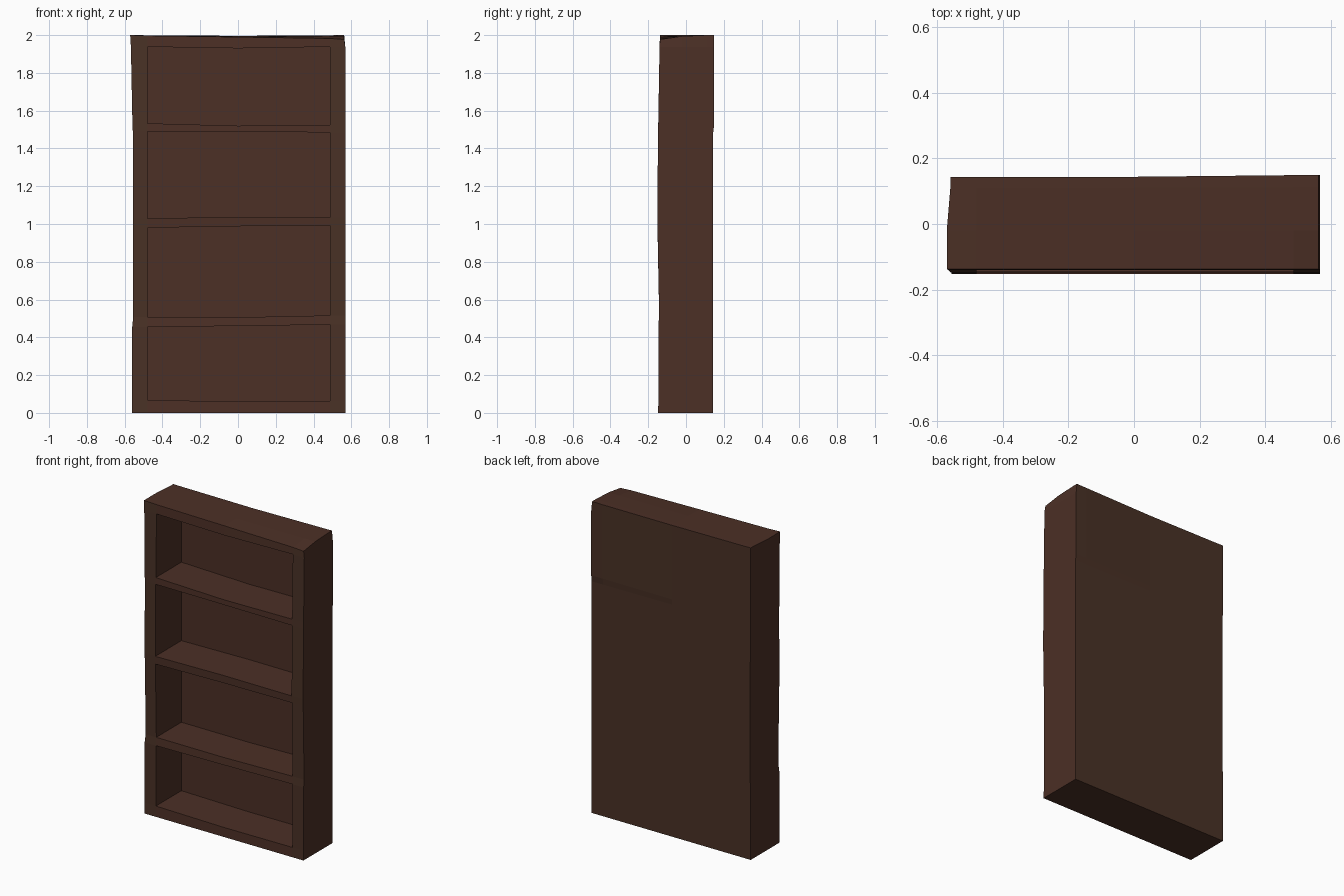
import bpy

if "Cube" in bpy.data.objects:
    bpy.data.objects.remove(bpy.data.objects["Cube"])


def material(name, rgb):
    m = bpy.data.materials.new(name)
    m.diffuse_color = (*rgb, 1.0)
    m.use_nodes = True
    m.node_tree.nodes["Principled BSDF"].inputs["Base Color"].default_value = m.diffuse_color
    return m


red_brown = material("red brown wood", (0.072, 0.029, 0.019))
dark_brown = material("dark brown wood", (0.067, 0.031, 0.019))

# Hand-hewn lattice: 5 columns x 10 rows x 4 depth layers
# Shelf edge heights at the left, middle and right of the opening
shelf_z = [(0, 0, 0),
           (0.068, 0.060, 0.062), (0.455, 0.460, 0.467),
           (0.507, 0.506, 0.516), (0.980, 0.988, 0.991),
           (1.030, 1.037, 1.035), (1.490, 1.488, 1.485),
           (1.533, 1.520, 1.525), (1.938, 1.930, 1.938)]
# Top edge heights, front to back
top_front = (2.0, 1.997, 1.990, 1.982, 1.977)
top_mid = (2.0, 1.998, 1.993, 1.994, 1.994)
top_back = (2.0, 1.999, 1.996, 1.999, 2.0)
top_z = (top_front, top_mid, top_back, top_back)
# Uneven outline by row
left_x = (-0.56, -0.56, -0.56, -0.555, -0.555, -0.556, -0.557, -0.559, -0.567, -0.571)
front_y = (-0.148, -0.146, -0.146, -0.142, -0.151, -0.152, -0.148, -0.147, -0.14, -0.138)


def point(i, j, k):
    # Across
    if i == 0:
        x = left_x[j] if k < 2 else max(left_x[j], -0.56)
    elif i == 4:
        x = 0.568 if j < 9 else 0.562
    else:
        x = (-0.48, 0.0, 0.487)[i - 1]
    # Depth
    back = 0.149 if (j >= 7 and i > 2) else 0.144
    y = (front_y[j], -0.02, 0.112, back)[k]
    # Height
    z = top_z[k][i] if j == 9 else shelf_z[j][(0, 0, 1, 2, 2)[i]]
    return x, y, z


def hollow(i, j, k):
    return i in (1, 2) and j % 2 == 1 and j < 8 and k < 2


def solid(i, j, k):
    inside = 0 <= i < 4 and 0 <= j < 9 and 0 <= k < 3
    return inside and not hollow(i, j, k)


verts, index, faces, mats = [], {}, [], []


def vid(key):
    if key not in index:
        index[key] = len(verts)
        verts.append(point(*key))
    return index[key]


# Cell sides: direction and its four corners, wound outwards
sides = {
    (-1, 0, 0): ((0, 0, 0), (0, 1, 0), (0, 1, 1), (0, 0, 1)),
    (1, 0, 0): ((1, 0, 0), (1, 0, 1), (1, 1, 1), (1, 1, 0)),
    (0, -1, 0): ((0, 0, 0), (0, 0, 1), (1, 0, 1), (1, 0, 0)),
    (0, 1, 0): ((0, 1, 0), (1, 1, 0), (1, 1, 1), (0, 1, 1)),
    (0, 0, -1): ((0, 0, 0), (1, 0, 0), (1, 1, 0), (0, 1, 0)),
    (0, 0, 1): ((0, 0, 1), (0, 1, 1), (1, 1, 1), (1, 0, 1)),
}

# Skin every solid cell that touches open space
for i in range(4):
    for j in range(9):
        for k in range(3):
            if not solid(i, j, k):
                continue
            for d, corners in sides.items():
                n = (i + d[0], j + d[1], k + d[2])
                if solid(*n):
                    continue
                faces.append([vid((i + a, j + b, k + c)) for a, b, c in corners])
                # Side posts and back are the browner wood
                post = d[2] == -1 and i in (0, 3)
                mats.append(1 if post or d[2] == 1 else 0)

mesh = bpy.data.meshes.new("bookcase")
mesh.from_pydata(verts, [], faces)
mesh.materials.append(red_brown)
mesh.materials.append(dark_brown)
for p, m in zip(mesh.polygons, mats):
    p.material_index = m
mesh.update()
bookcase = bpy.data.objects.new("bookcase", mesh)
bpy.context.collection.objects.link(bookcase)
